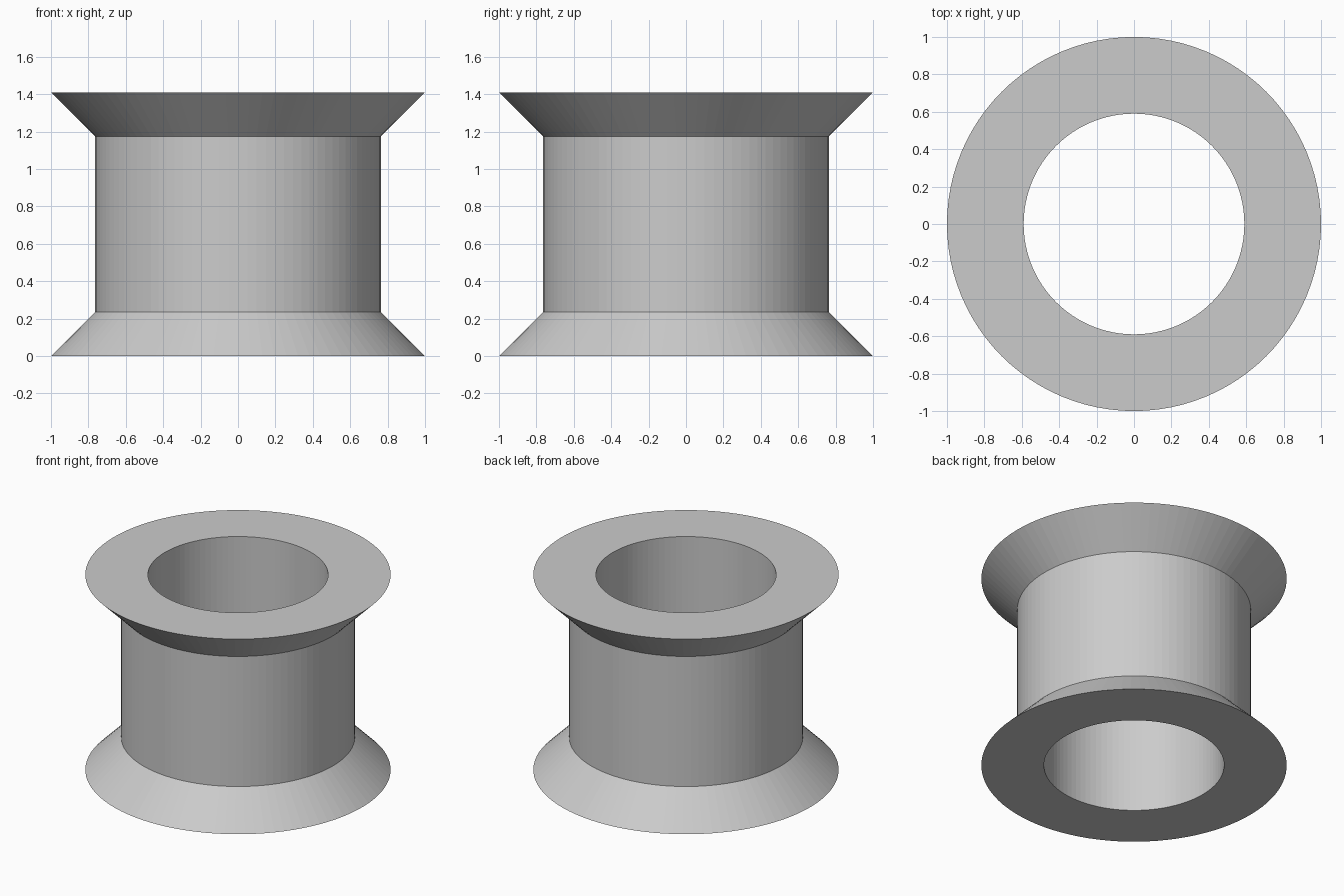
import bpy, bmesh, math

cube = bpy.data.objects.get("Cube")
if cube:
    bpy.data.objects.remove(cube, do_unlink=True)

SIDES = 96
HEIGHT = 1.41
FLARE = 0.235            # height of each conical rim
RIM, BARREL, BORE = 1.0, 0.765, 0.59

# Plain grey material
grey = bpy.data.materials.new("light_grey")
grey.use_nodes = True
colour = (0.6, 0.6, 0.6, 1)
grey.diffuse_color = colour
grey.node_tree.nodes["Principled BSDF"].inputs["Base Color"].default_value = colour

# Closed cross-section: flared rims, straight barrel, straight bore
profile = [(BORE, 0), (RIM, 0), (BARREL, FLARE),
           (BARREL, HEIGHT - FLARE), (RIM, HEIGHT), (BORE, HEIGHT)]

# Revolve the section into a spool
bm = bmesh.new()
rings = [[bm.verts.new((r * math.cos(a), r * math.sin(a), z)) for r, z in profile]
         for a in (math.tau * i / SIDES for i in range(SIDES))]
for i, ring in enumerate(rings):
    following = rings[(i + 1) % SIDES]
    for j in range(len(profile)):
        k = (j + 1) % len(profile)
        bm.faces.new((ring[j], following[j], following[k], ring[k]))
bmesh.ops.recalc_face_normals(bm, faces=bm.faces)

mesh = bpy.data.meshes.new("flanged_spool")
bm.to_mesh(mesh)
bm.free()
mesh.materials.append(grey)
spool = bpy.data.objects.new("flanged_spool", mesh)
bpy.context.collection.objects.link(spool)
